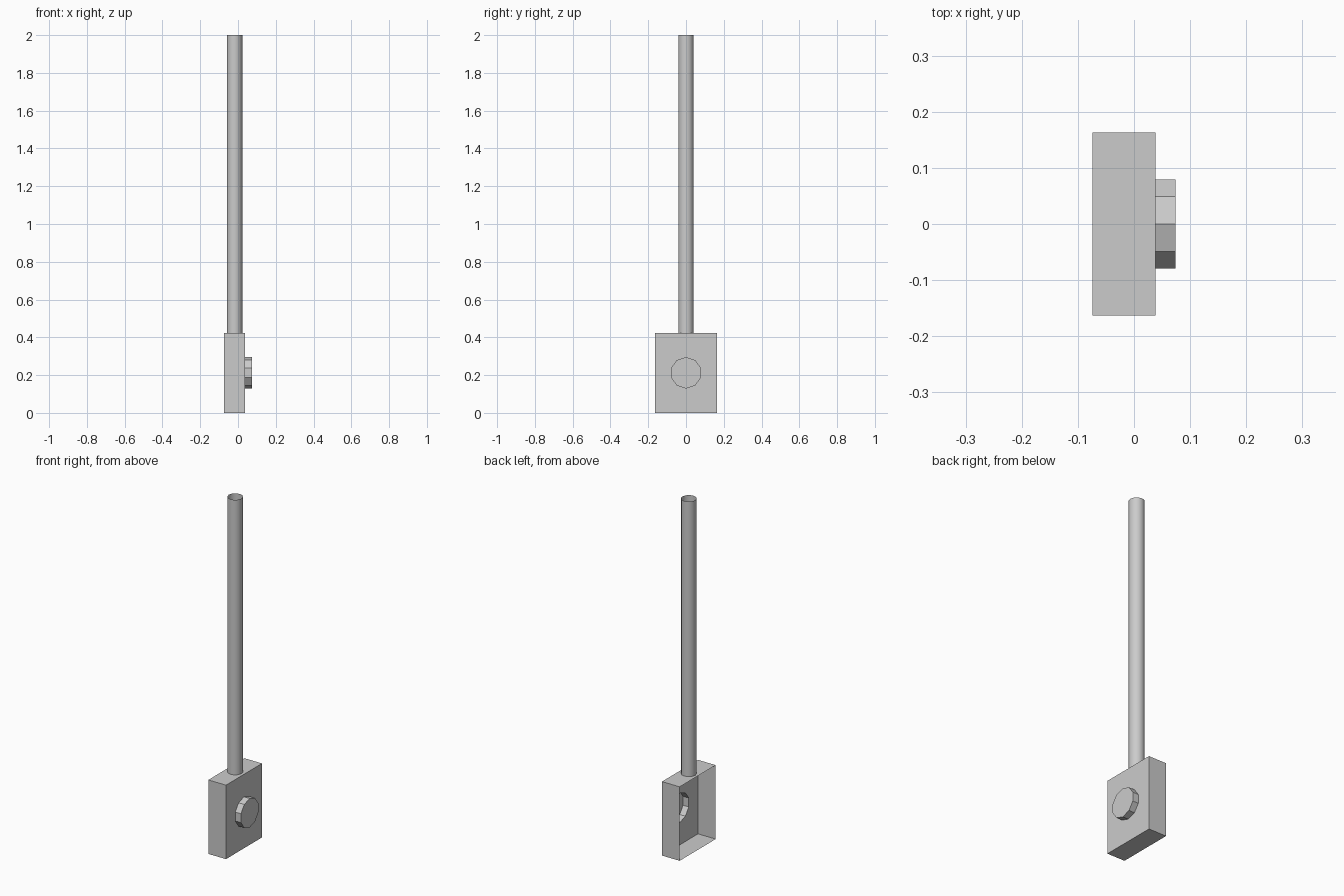
import bpy, bmesh
from math import sin, cos, pi

if "Cube" in bpy.data.objects:
    bpy.data.objects.remove(bpy.data.objects["Cube"])

X_BACK, X_FACE, X_CAP = -0.074, 0.038, 0.074
HALF_W, HEIGHT = 0.163, 0.424


def finish(bm, name):
    mesh = bpy.data.meshes.new(name)
    bm.to_mesh(mesh)
    bm.free()
    obj = bpy.data.objects.new(name, mesh)
    bpy.context.collection.objects.link(obj)
    return obj


def ring(bm, points):
    return [bm.verts.new(p) for p in points]


def walls(bm, a, b):
    n = len(a)
    for i in range(n):
        j = (i + 1) % n
        bm.faces.new((a[i], a[j], b[j], b[i]))


def rectangle(x):
    return [(x, -HALF_W, 0), (x, HALF_W, 0), (x, HALF_W, HEIGHT), (x, -HALF_W, HEIGHT)]


def decagon(x, r=0.083):
    return [(x, r * sin(i * pi / 5), HEIGHT / 2 + r * cos(i * pi / 5 + pi))
            for i in range(10)]


# Housing: thin shell open at the back, its face pierced behind the knob
bm = bmesh.new()
back, face = ring(bm, rectangle(X_BACK)), ring(bm, rectangle(X_FACE))
walls(bm, back, face)
hole = ring(bm, decagon(X_FACE))
rim = [bm.edges.get((face[i], face[(i + 1) % 4])) for i in range(4)]
rim += [bm.edges.new((hole[i], hole[(i + 1) % 10])) for i in range(10)]
bmesh.ops.triangle_fill(bm, edges=rim, use_beauty=True, normal=(1, 0, 0))

# Knob: ten-sided hollow boss with a flat cap
cap = ring(bm, decagon(X_CAP))
walls(bm, hole, cap)
bm.faces.new(cap)
bmesh.ops.recalc_face_normals(bm, faces=bm.faces[:])
cap_face = max(bm.faces, key=lambda f: f.calc_center_median().x)
if cap_face.normal.x < 0:
    bmesh.ops.reverse_faces(bm, faces=bm.faces[:])
finish(bm, "housing_with_knob")

# Pole: open tube standing on the housing
bm = bmesh.new()
circle = [(-0.018 + 0.041 * cos(i * pi / 6), 0.041 * sin(i * pi / 6)) for i in range(12)]
walls(bm, ring(bm, [(x, y, HEIGHT) for x, y in circle]),
      ring(bm, [(x, y, 2.0) for x, y in circle]))
for f in bm.faces:
    f.smooth = True
finish(bm, "pole")
